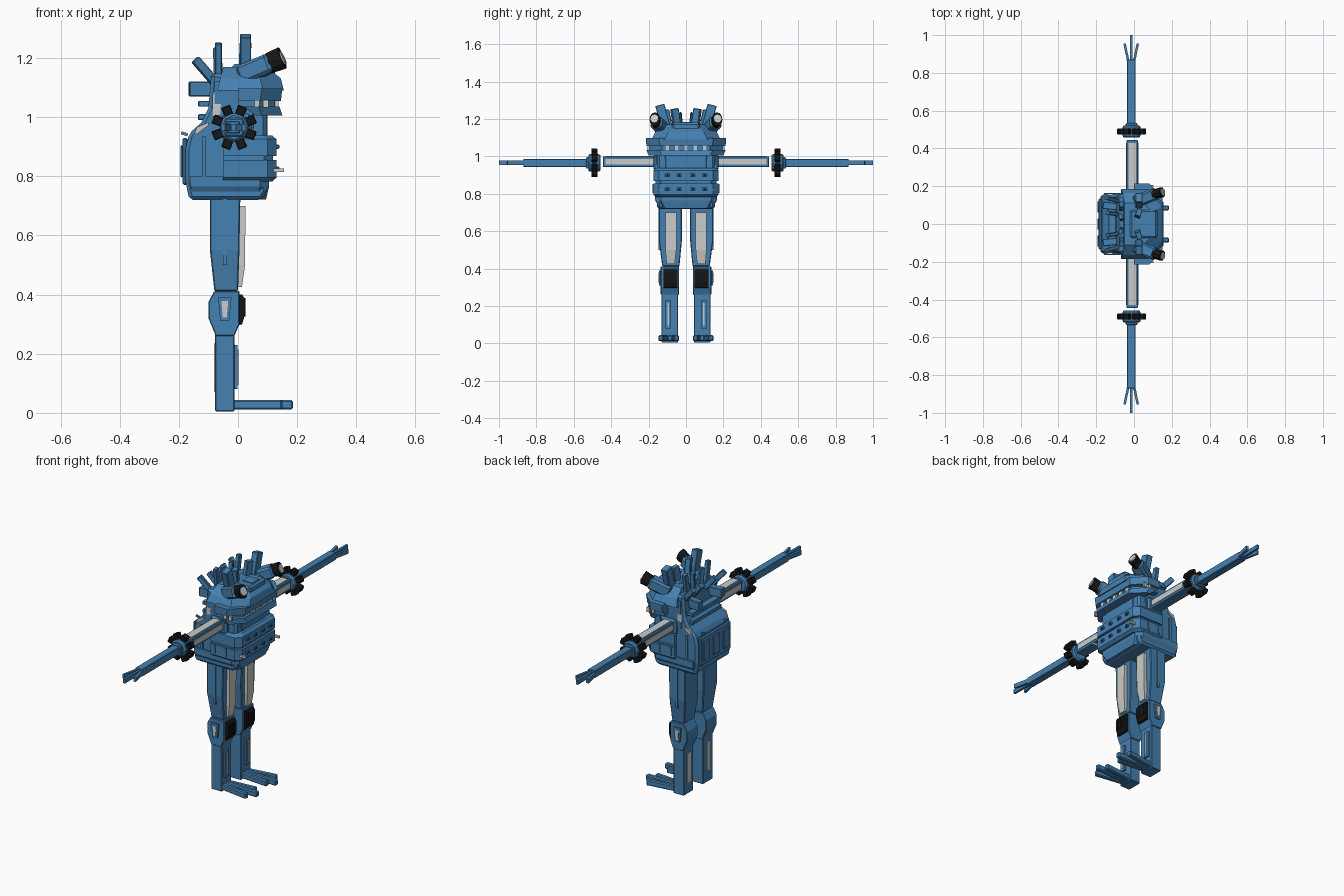
import bpy, bmesh, math
from mathutils import Vector, Matrix

if "Cube" in bpy.data.objects:
    bpy.data.objects.remove(bpy.data.objects["Cube"])


def material(name, rgb):
    m = bpy.data.materials.new(name)
    m.use_nodes = True
    m.diffuse_color = (*rgb, 1)
    m.node_tree.nodes["Principled BSDF"].inputs["Base Color"].default_value = (*rgb, 1)
    return m


BLUE = material("steel blue", (0.06, 0.22, 0.44))
PALE = material("pale grey", (0.6, 0.6, 0.58))
BLACK = material("black", (0.008, 0.008, 0.008))


def finish(name, bm, mat, bevel=0):
    bmesh.ops.recalc_face_normals(bm, faces=bm.faces)
    mesh = bpy.data.meshes.new(name)
    bm.to_mesh(mesh)
    bm.free()
    mesh.materials.append(mat)
    ob = bpy.data.objects.new(name, mesh)
    bpy.context.collection.objects.link(ob)
    if bevel:
        mod = ob.modifiers.new("chamfer", "BEVEL")
        mod.width, mod.segments = bevel, 1
    return ob


def loft(name, rings, mat=BLUE, bevel=0):
    bm = bmesh.new()
    loops = [[bm.verts.new(p) for p in ring] for ring in rings]
    bm.faces.new(loops[0])
    bm.faces.new(loops[-1])
    for a, b in zip(loops, loops[1:]):
        for i in range(len(a)):
            j = (i + 1) % len(a)
            bm.faces.new((a[i], a[j], b[j], b[i]))
    return finish(name, bm, mat, bevel)


def box(name, x, y, z, mat=BLUE, bevel=0):
    ring = lambda h: [(x[0], y[0], h), (x[1], y[0], h), (x[1], y[1], h), (x[0], y[1], h)]
    return loft(name, [ring(z[0]), ring(z[1])], mat, bevel)


def side_prism(name, profile, y0, y1, mat=BLUE, bevel=0):
    return loft(name, [[(x, y, z) for x, z in profile] for y in (y0, y1)], mat, bevel)


def plan_ring(x0, x1, w, c, z):
    # rectangle seen from above with both front corners cut off
    return [(x0, -w, z), (x1 - c, -w, z), (x1, c - w, z),
            (x1, w - c, z), (x1 - c, w, z), (x0, w, z)]


def beam(name, p, q, w, h, mat=BLUE, taper=1, bevel=0, sides=4):
    # straight bar from p to q
    p, q = Vector(p), Vector(q)
    d = q - p
    bm = bmesh.new()
    bmesh.ops.create_cone(bm, cap_ends=True, segments=sides, radius1=0.5, radius2=0.5 * taper, depth=d.length)
    k = math.sqrt(2) if sides == 4 else 1
    turn = Matrix.Rotation(math.pi / 4, 4, "Z") if sides == 4 else Matrix()
    rot = d.to_track_quat("Z", "Y").to_matrix().to_4x4()
    bm.transform(Matrix.Translation((p + q) / 2) @ rot @ Matrix.Diagonal((w * k, h * k, 1, 1)) @ turn)
    return finish(name, bm, mat, bevel)


# Torso: curved back hull, flared hips and layered chest
side_prism("back_hull", [(-.165, .72), (.08, .72), (.097, .745), (.097, 1.0), (.06, 1.13), (-.09, 1.15),
                         (-.1, 1.03), (-.125, .98), (-.165, .945), (-.178, .89), (-.178, .785)],
           -.155, .155, bevel=.012)
loft("hip_skirt", [plan_ring(-.15, .095, .14, .03, .722), plan_ring(-.16, .105, .165, .03, .765),
                   plan_ring(-.16, .105, .165, .03, .8)])
loft("lower_chest_band", [plan_ring(-.05, .115, .16, .03, .782), plan_ring(-.05, .13, .174, .03, .795),
                          plan_ring(-.05, .13, .174, .03, .855)])
loft("chest_groove", [plan_ring(-.05, .118, .164, .03, .85), plan_ring(-.05, .118, .164, .03, .875)])
loft("upper_chest_band", [plan_ring(-.05, .13, .174, .03, .868), plan_ring(-.05, .13, .174, .03, .925),
                          plan_ring(-.05, .115, .16, .03, .938)])
for z in (.825, .9):
    for y in (-.1, -.035, .035, .1):
        box("chest_stud", (.128, .138), (y - .012, y + .012), (z - .008, z + .008), BLUE, .002)
        box("chest_slot", (.136, .14), (y - .005, y + .005), (z - .004, z + .004), BLACK)

# Back plates and vents
box("back_plate", (-.188, -.17), (-.135, .135), (.77, .93), bevel=.006)
for y in (-.09, 0, .09):
    box("back_vent", (-.194, -.186), (y - .03, y + .03), (.795, .905), bevel=.004)
for z in (1.0, 1.045):
    box("upper_back_rung", (-.135, -.09), (-.13, .13), (z - .01, z + .01), bevel=.003)

for s, side in ((1, "left"), (-1, "right")):
    def sp(a, b):
        return tuple(sorted((s * a, s * b)))

    # Torso side details
    box(side + "_side_rib", (-.122, -.108), sp(.15, .163), (.79, .935))
    for x in (-.025, .045):
        box(side + "_side_fin", (x - .005, x + .005), sp(.16, .179), (.805, .852))
    side_prism(side + "_shoulder_panel", [(-.088, 1.0), (-.06, 1.01), (-.055, 1.085), (-.085, 1.085)],
               s * .15, s * .161, PALE)
    side_prism(side + "_shoulder_strip", [(-.148, .942), (-.14, .942), (-.1, .972), (-.1, .982), (-.14, .965)],
               s * .15, s * .161, PALE)
    beam(side + "_chest_peg", (.12, s * .15, .82), (.155, s * .15, .82), .012, .012, PALE)
    beam(side + "_back_peg", (-.17, s * .1, .94), (-.192, s * .1, .947), .01, .01)

    # Thigh with framed front plate
    def leg_ring(x0, x1, y0, y1, z):
        return [(x0, s * y0, z), (x1, s * y0, z), (x1, s * y1, z), (x0, s * y1, z)]
    loft(side + "_thigh", [leg_ring(-.08, .0, .035, .127, .412), leg_ring(-.095, .005, .022, .145, .55),
                           leg_ring(-.095, .008, .022, .145, .735)], bevel=.004)
    loft(side + "_thigh_plate", [leg_ring(0, .013, .06, .104, .425), leg_ring(0, .024, .052, .11, .5),
                                 leg_ring(0, .025, .05, .11, .7)], PALE)
    box(side + "_thigh_seam", (-.05, -.038), sp(.14, .148), (.5, .73))

    # Knee
    side_prism(side + "_knee", [(-.075, .26), (-.012, .26), (.005, .3), (.005, .412), (-.08, .412),
                                (-.1, .375), (-.1, .32)], s * .037, s * .135, bevel=.003)
    side_prism(side + "_knee_pad", [(0, .295), (.014, .3), (.023, .33), (.023, .385), (.014, .4), (0, .4)],
               s * .045, s * .12, BLACK)
    for y in (.065, .085, .105):
        box(side + "_knee_ridge", (.018, .026), sp(y - .006, y + .006), (.325, .388), BLACK)
    side_prism(side + "_knee_frame", [(-.06, .31), (-.03, .31), (-.022, .39), (-.067, .39)], s * .13, s * .145)
    side_prism(side + "_knee_light", [(-.052, .322), (-.038, .322), (-.033, .378), (-.056, .378)],
               s * .14, s * .148, PALE)

    # Shin and splayed toes
    box(side + "_shin", (-.077, -.012), sp(.042, .13), (.005, .275), bevel=.003)
    box(side + "_shin_guard", (-.015, -.002), sp(.08, .112), (.08, .23))
    box(side + "_shin_light", (-.004, .001), sp(.092, .1), (.095, .215), PALE)
    box(side + "_calf_panel", (-.081, -.07), sp(.072, .1), (.07, .235), PALE)
    for y, tip, reach in ((.065, .05, .15), (.087, .085, .185), (.11, .135, .15)):
        beam(side + "_toe", (-.02, s * y, .028), (reach, s * tip, .028), .026, .032, bevel=.005)

    # Upper arm with pale inlays
    box(side + "_shoulder", (-.055, .045), sp(.14, .175), (.925, 1.01), bevel=.01)
    box(side + "_upper_arm", (-.04, .022), sp(.15, .445), (.942, 1.0), bevel=.004)
    box(side + "_arm_front_inlay", (.02, .025), sp(.175, .43), (.957, .986), PALE)
    box(side + "_arm_top_inlay", (-.028, .01), sp(.175, .43), (.998, 1.003), PALE)
    box(side + "_arm_back_inlay", (-.043, -.038), sp(.175, .43), (.957, .986), PALE)

    # Elbow hub with a ring of black blocks
    c = Vector((-.013, s * .49, .965))
    beam(side + "_elbow_hub", c - Vector((0, s * .032, 0)), c + Vector((0, s * .032, 0)), .1, .1, bevel=.008, sides=8)
    beam(side + "_elbow_collar", c, c + Vector((0, s * .045, 0)), .062, .062, bevel=.005)
    for i in range(8):
        a = math.pi * (i + .5) / 4
        r = Vector((math.cos(a), 0, math.sin(a)))
        beam(side + "_elbow_block", c + r * .04, c + r * .077, .03, .03, BLACK, 1.1, .003)

    # Forearm and hand
    box(side + "_forearm", (-.037, .007), sp(.52, .87), (.944, .986), bevel=.003)
    for x, tip, reach in ((-.03, -.05, .955), (-.015, -.015, 1.0), (0, .02, .955)):
        beam(side + "_finger", (x, s * .86, .965), (tip, s * reach, .965), .013, .024)

    # Eyes on raised stalks
    beam(side + "_eye_stalk", (.01, s * .12, 1.14), (.115, s * .16, 1.185), .065, .065, bevel=.01)
    beam(side + "_eye_barrel", (.105, s * .158, 1.182), (.15, s * .168, 1.2), .05, .07, BLACK, 1.1, sides=12)
    beam(side + "_eye_lens", (.148, s * .168, 1.199), (.154, s * .169, 1.202), .042, .048, PALE, sides=12)

    # Crest of blocky spikes
    for p, q, w in (((.026, .1, 1.13), (.026, .14, 1.275), .05), ((.02, .045, 1.13), (.026, .062, 1.255), .04),
                    ((-.066, .08, 1.12), (-.066, .105, 1.25), .03), ((-.066, .03, 1.12), (-.07, .04, 1.235), .03),
                    ((-.08, .12, 1.12), (-.145, .14, 1.195), .03), ((-.08, .05, 1.12), (-.14, .06, 1.19), .03),
                    ((-.08, .09, 1.095), (-.165, .1, 1.095), .05)):
        beam(side + "_crest_spike", (p[0], s * p[1], p[2]), (q[0], s * q[1], q[2]), w * .75, w, bevel=.003)

    # Outer teeth along the jaw sides
    for x in (.055, .085):
        box(side + "_side_tooth", (x, x + .018), sp(.195, .207), (1.032, 1.058), PALE)

# Head: brow, dome and overhanging jaw
loft("head_core", [plan_ring(-.08, .1, .155, .05, .93), plan_ring(-.08, .1, .165, .05, 1.12)])
loft("dome", [plan_ring(-.07, .155, .185, .07, 1.09), plan_ring(-.06, .145, .165, .07, 1.13),
              plan_ring(-.05, .1, .11, .05, 1.17)])
box("forehead_block", (-.02, .125), (-.075, .075), (1.13, 1.18), bevel=.01)
box("forehead_plate", (.05, .11), (-.03, .03), (1.178, 1.184), BLUE)
loft("upper_jaw", [plan_ring(.0, .145, .212, .07, 1.055), plan_ring(.0, .15, .214, .07, 1.097)])
loft("mouth_recess", [plan_ring(.0, .125, .198, .07, 1.03), plan_ring(.0, .125, .198, .07, 1.06)])
loft("lower_jaw", [plan_ring(.06, .15, .2, .07, 1.005), plan_ring(.02, .14, .212, .07, 1.035)])
for i in range(-2, 3):
    y = i * .05
    box("front_tooth", (.12, .137), (y - .012, y + .012), (1.032, 1.058), PALE)
